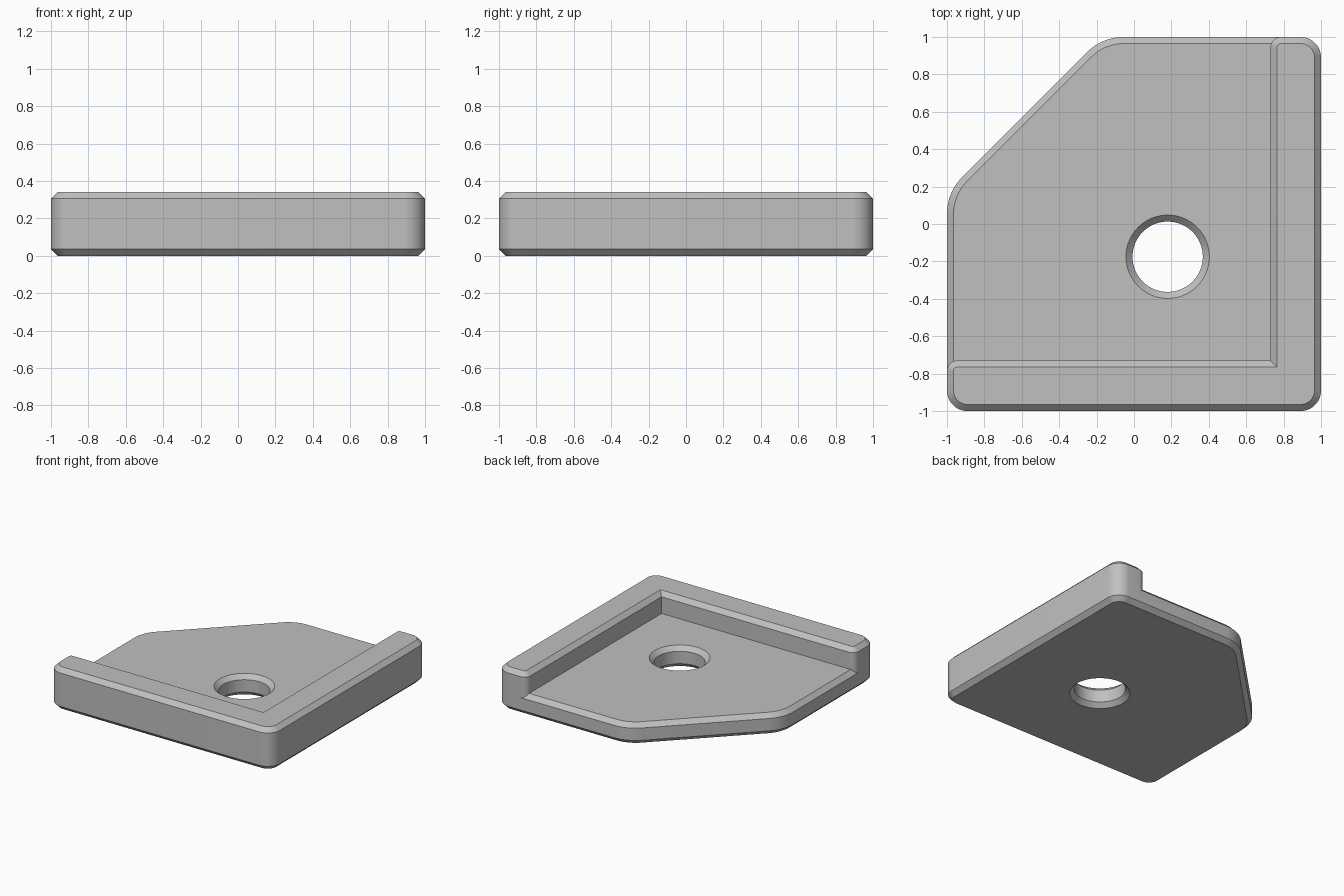
import bpy, bmesh, math
from mathutils import Vector, Matrix

cube = bpy.data.objects.get("Cube")
if cube:
    bpy.data.objects.remove(cube, do_unlink=True)

HEIGHT, FLOOR, CHAMFER, EDGE = 0.34, 0.17, 0.035, 0.73
CORNER = 0.11
SEGMENTS = 12

grey = bpy.data.materials.new("plain_grey")
grey.use_nodes = True
grey.diffuse_color = (0.53, 0.53, 0.53, 1)
grey.node_tree.nodes["Principled BSDF"].inputs["Base Color"].default_value = grey.diffuse_color


def outline(corners, inset):
    """Counter-clockwise outline moved inward, with rounded corners (x, y, radius)."""
    pts = [Vector(c[:2]) for c in corners]
    result = []
    for i, p in enumerate(pts):
        into = (p - pts[i - 1]).normalized()
        out = (pts[(i + 1) % len(pts)] - p).normalized()
        n1, n2 = Vector((-into.y, into.x)), Vector((-out.y, out.x))
        p = p + (n1 + n2) * inset / (1 + n1.dot(n2))
        if corners[i][2] == 0:
            result.append(p)
            continue
        radius = corners[i][2] - inset
        turn = math.atan2(into.cross(out), into.dot(out))
        centre = p - into * radius * math.tan(turn / 2) + n1 * radius
        for k in range(SEGMENTS + 1):
            result.append(centre + Matrix.Rotation(turn * k / SEGMENTS, 2) @ (-n1 * radius))
    return result


def loft(name, rings):
    """Closed solid through a stack of (points, z) rings."""
    bm = bmesh.new()
    loops = [[bm.verts.new((p.x, p.y, z)) for p in pts] for pts, z in rings]
    for a, b in zip(loops, loops[1:]):
        for i in range(len(a)):
            j = (i + 1) % len(a)
            bm.faces.new((a[i], a[j], b[j], b[i]))
    bm.faces.new(loops[0][::-1])
    bm.faces.new(loops[-1])
    bmesh.ops.recalc_face_normals(bm, faces=bm.faces)
    mesh = bpy.data.meshes.new(name)
    bm.to_mesh(mesh)
    bm.free()
    mesh.materials.append(grey)
    obj = bpy.data.objects.new(name, mesh)
    bpy.context.collection.objects.link(obj)
    return obj


def combine(target, tool, operation):
    mod = target.modifiers.new(operation.lower(), "BOOLEAN")
    mod.operation, mod.solver, mod.object = operation, "EXACT", tool
    bpy.context.view_layer.objects.active = target
    bpy.ops.object.modifier_apply(modifier=mod.name)
    bpy.data.objects.remove(tool, do_unlink=True)


# Base plate with one cut-off corner and chamfered rims
plate_shape = [(-1, -1, CORNER), (1, -1, CORNER), (1, 1, CORNER),
               (-0.17, 1, 0.28), (-1, 0.17, 0.28)]
plate = loft("corner_plate", [
    (outline(plate_shape, CHAMFER), 0),
    (outline(plate_shape, 0), CHAMFER),
    (outline(plate_shape, 0), FLOOR - CHAMFER),
    (outline(plate_shape, CHAMFER), FLOOR)])

# L-shaped raised wall along the front and left sides
wall_shape = [(-1, -1, CORNER), (1, -1, CORNER), (1, 1, CORNER),
              (EDGE, 1, 0.055), (EDGE, -EDGE, 0), (-1, -EDGE, 0.055)]
wall = loft("raised_wall", [
    (outline(wall_shape, 0), 0.08),
    (outline(wall_shape, 0), HEIGHT - CHAMFER),
    (outline(wall_shape, CHAMFER), HEIGHT)])
combine(plate, wall, "UNION")

# Screw hole, countersunk on both faces
def circle(radius, count=64):
    return [Vector((0.18 + radius * math.cos(math.tau * k / count),
                    -0.175 + radius * math.sin(math.tau * k / count))) for k in range(count)]

HOLE = 0.188
hole = loft("hole_cutter", [
    (circle(HOLE + 2 * CHAMFER), -CHAMFER),
    (circle(HOLE), CHAMFER),
    (circle(HOLE), FLOOR - CHAMFER),
    (circle(HOLE + 2 * CHAMFER), FLOOR + CHAMFER)])
hole.hide_render = True
combine(plate, hole, "DIFFERENCE")

# Smooth rounded corners, crisp chamfers
bpy.ops.object.select_all(action="DESELECT")
plate.select_set(True)
bpy.context.view_layer.objects.active = plate
bpy.ops.object.shade_smooth_by_angle(angle=math.radians(30))
